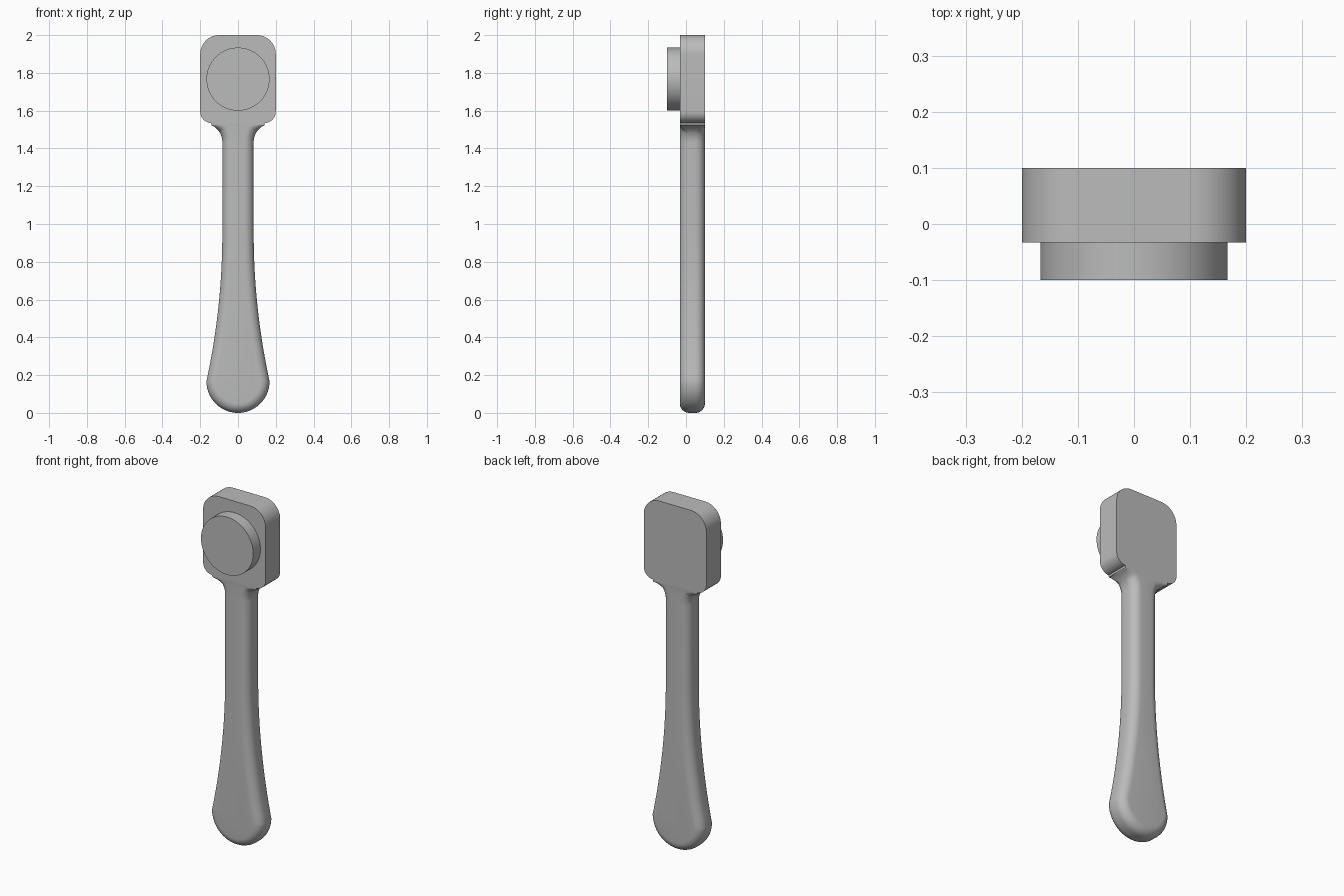
import bpy, bmesh, math
from mathutils import Vector

cube = bpy.data.objects.get("Cube")
if cube:
    bpy.data.objects.remove(cube, do_unlink=True)

FRONT, BACK, ROUND = -0.033, 0.1, 0.05

grey = bpy.data.materials.new("plain grey")
grey.use_nodes = True
grey.diffuse_color = (0.5, 0.5, 0.5, 1)
grey.node_tree.nodes["Principled BSDF"].inputs["Base Color"].default_value = (0.5, 0.5, 0.5, 1)


def arc(cx, cz, r, start, end, n):
    """Points on a circle in the x-z plane, angles in degrees."""
    angles = [math.radians(start + (end - start) * i / n) for i in range(n + 1)]
    return [(cx + r * math.cos(a), cz + r * math.sin(a)) for a in angles]


def finish(bm, name):
    bmesh.ops.remove_doubles(bm, verts=bm.verts, dist=1e-5)
    bmesh.ops.recalc_face_normals(bm, faces=bm.faces)
    mesh = bpy.data.meshes.new(name)
    bm.to_mesh(mesh)
    bm.free()
    mesh.materials.append(grey)
    obj = bpy.data.objects.new(name, mesh)
    bpy.context.collection.objects.link(obj)
    bpy.ops.object.select_all(action='DESELECT')
    obj.select_set(True)
    bpy.context.view_layer.objects.active = obj
    bpy.ops.object.shade_smooth_by_angle(angle=math.radians(32))


# Right half of the outline from the tip upwards, as (x, z, edge rounding)
half = [(x, z, ROUND) for x, z in arc(0, 0.167, 0.167, -90, 0, 20)]
for i in range(1, 21):
    t = 1 - i / 20
    half.append((0.083 + 0.084 * t * t, 0.167 + 0.783 * (1 - t), ROUND))
fillet = arc(0.183, 1.433, 0.1, 180, 115, 14)
for i, (x, z) in enumerate(fillet):
    half.append((x, z, ROUND * min(1, 2 - 2 * i / 14)))
half += [(x, z, 0) for x, z in arc(0.14, 1.595, 0.06, -88, 0, 12)]
half += [(x, z, 0) for x, z in arc(0.1, 1.9, 0.1, 0, 90, 16)]
outline = half + [(-x, z, r) for x, z, r in reversed(half[1:])]

# Body: the outline is stacked in rings that shrink towards the rounded edges
bm = bmesh.new()
count = len(outline)
steps = 8
normals = []
for i in range(count):
    p, q, s = (Vector(outline[j % count][:2]) for j in (i - 1, i, i + 1))
    d = (q - p).normalized() + (s - q).normalized()
    normals.append(Vector((-d.y, d.x)).normalized())


def ring(k, back):
    a = math.pi / 2 * k / steps
    verts = []
    for (x, z, r), n in zip(outline, normals):
        inset, depth = r * (1 - math.sin(a)), r * (1 - math.cos(a))
        y = BACK - depth if back else FRONT + depth
        verts.append(bm.verts.new((x + n.x * inset, y, z + n.y * inset)))
    return verts


rings = [ring(k, False) for k in range(steps + 1)]
rings += [ring(k, True) for k in range(steps, -1, -1)]
for a, b in zip(rings, rings[1:]):
    for i in range(count):
        j = (i + 1) % count
        bm.faces.new((a[i], a[j], b[j], b[i]))
bm.faces.new(rings[0])
bm.faces.new(rings[-1])
finish(bm, "handle_and_head")

# Round disc on the front of the head
bm = bmesh.new()
bmesh.ops.create_cone(bm, cap_ends=True, segments=64, radius1=0.167, radius2=0.167, depth=0.07)
for v in bm.verts:
    x, y, z = v.co
    v.co = (x, z - 0.065, y + 1.767)
finish(bm, "front_disc")
